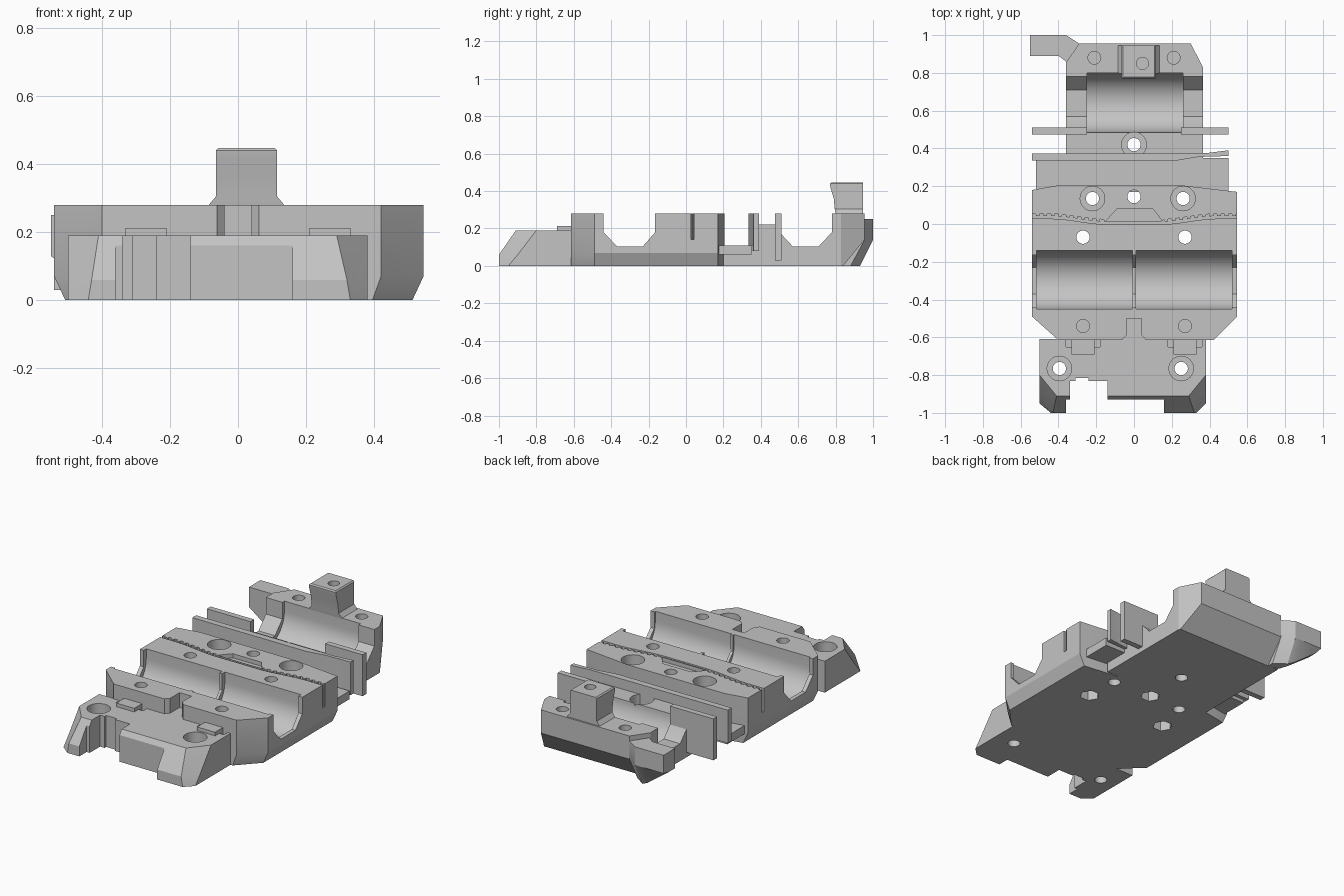
import bpy, bmesh, math

if "Cube" in bpy.data.objects:
    bpy.data.objects.remove(bpy.data.objects["Cube"], do_unlink=True)

grey = bpy.data.materials.new("matte grey")
grey.use_nodes = True
grey.diffuse_color = (0.55, 0.55, 0.55, 1)
grey.node_tree.nodes["Principled BSDF"].inputs["Base Color"].default_value = (0.55, 0.55, 0.55, 1)


def loft(name, rings):
    """Solid skinned through rings of 3D points, capped at both ends."""
    bm = bmesh.new()
    loops = [[bm.verts.new(p) for p in r] for r in rings]
    n = len(loops[0])
    for a, b in zip(loops, loops[1:]):
        for i in range(n):
            j = (i + 1) % n
            bm.faces.new((a[i], a[j], b[j], b[i]))
    bm.faces.new(loops[0])
    bm.faces.new(loops[-1])
    bmesh.ops.recalc_face_normals(bm, faces=bm.faces)
    me = bpy.data.meshes.new(name)
    bm.to_mesh(me)
    bm.free()
    me.materials.append(grey)
    ob = bpy.data.objects.new(name, me)
    bpy.context.collection.objects.link(ob)
    return ob


def prism_z(name, pts, z0, z1):
    return loft(name, [[(x, y, z) for x, y in pts] for z in (z0, z1)])


def prism_x(name, pts, x0, x1):
    return loft(name, [[(x, y, z) for y, z in pts] for x in (x0, x1)])


def box(name, x0, x1, y0, y1, z0, z1):
    return prism_z(name, [(x0, y0), (x1, y0), (x1, y1), (x0, y1)], z0, z1)


def circle(u, v, r, n=32):
    return [(u + r * math.cos(2 * math.pi * i / n), v + r * math.sin(2 * math.pi * i / n))
            for i in range(n)]


def bore(x, y, r, z0, z1, n=32):
    return prism_z("bore", circle(x, y, r, n), z0, z1)


def cut(ob, *cutters):
    """Subtract each cutter, then delete it."""
    for c in cutters:
        m = ob.modifiers.new("cut", 'BOOLEAN')
        m.operation = 'DIFFERENCE'
        m.solver = 'EXACT'
        m.object = c
        dg = bpy.context.evaluated_depsgraph_get()
        me = bpy.data.meshes.new_from_object(ob.evaluated_get(dg))
        ob.modifiers.clear()
        ob.data = me
        bpy.data.objects.remove(c, do_unlink=True)


def seat(y0, y1, x0, x1):
    """Rounded bearing pocket open at the top."""
    c, r = (y0 + y1) / 2, (y1 - y0) / 2
    arc = [(c - r * math.cos(t * math.pi / 24), 0.22 - r * math.sin(t * math.pi / 24))
           for t in range(25)]
    return prism_x("pocket", [(y0, 0.4)] + arc + [(y1, 0.4)], x0, x1)


# Front plate with sloped nose and two feet
def nose(z, y_side, x_left, y_front, x_right):
    return [(-0.5, -0.61, z), (-0.5, y_side, z), (x_left, y_front, z),
            (x_right, y_front, z), (0.38, y_side, z), (0.38, -0.61, z)]


plate = loft("front_plate", [nose(0, -0.95, -0.44, -1, 0.33),
                             nose(0.06, -0.9, -0.43, -1, 0.32),
                             nose(0.19, -0.8, -0.41, -0.91, 0.29)])
cut(plate,
    box("gap", -0.36, 0.16, -1.1, -0.93, -0.1, 0.3),
    box("notch", -0.34, -0.14, -1.1, -0.83, -0.1, 0.3),
    box("notch_step", -0.31, -0.24, -0.9, -0.815, -0.1, 0.3))
for x in (-0.395, 0.25):
    cut(plate, bore(x, -0.765, 0.035, -0.1, 0.3), bore(x, -0.765, 0.065, 0.13, 0.3))
for s in (-1, 1):
    for x in (0.195, 0.345):
        cut(plate, box("side_pocket", s * x - 0.016, s * x + 0.016, -0.65, -0.6, 0.12, 0.3))
    box("tie_ledge", s * 0.27 - 0.06, s * 0.27 + 0.06, -0.69, -0.612, 0.15, 0.212)

# Main body with chamfered lower sides
outline = [(-0.54, -0.49), (-0.4, -0.615), (0.42, -0.615), (0.545, -0.49),
           (0.545, 0.17), (0.25, 0.205), (-0.4, 0.205), (-0.54, 0.18)]
body = loft("main_body", [[(x * 0.94, y, 0) for x, y in outline]] +
            [[(x, y, z) for x, y in outline] for z in (0.07, 0.28)])
cut(body,
    prism_x("channel", [(-0.44, 0.4), (-0.44, 0.18), (-0.37, 0.105), (-0.23, 0.105),
                        (-0.165, 0.18), (-0.165, 0.4)], -0.7, 0.7),
    seat(-0.45, -0.14, -0.515, -0.007),
    seat(-0.45, -0.14, 0.01, 0.52),
    prism_z("front_slot", [(-0.09, -0.7), (-0.06, -0.61), (-0.04, -0.59), (-0.04, -0.5),
                           (0.04, -0.5), (0.04, -0.59), (0.06, -0.61), (0.09, -0.7)], 0.19, 0.4))


# Toothed belt groove
def groove_y(x):
    t = min(1, max(0, (abs(x) - 0.14) / 0.3))
    return 0.012 + 0.03 * t * t * (3 - 2 * t)


upper, lower = [], []
count = 56
for i in range(count):
    for k in (0, 1):
        x = -0.56 + 1.12 * (i + k) / count
        tooth = 0.012 if i % 2 and abs(x) > 0.15 else 0
        upper.append((x - 0.0005 * (1 - 2 * k) * -1, groove_y(x) + tooth))
    lower.append((x, groove_y(x) - 0.014))
cut(body,
    prism_z("groove", upper + lower[::-1], 0.14, 0.4),
    prism_z("belt_recess", [(-0.15, 0.015), (-0.09, 0.08), (0.1, 0.08), (0.15, 0.015)], 0.255, 0.4))

# Screw holes and nut traps in the body
for x in (-0.27, 0.27):
    cut(body, bore(x, -0.07, 0.035, -0.1, 0.4), bore(x, -0.07, 0.056, -0.1, 0.07, 6),
        bore(x, -0.54, 0.035, 0.1, 0.4))
for x in (-0.22, 0.26):
    cut(body, bore(x, 0.135, 0.035, -0.1, 0.4), bore(x, 0.135, 0.065, 0.18, 0.4))
cut(body, bore(0, 0.145, 0.035, -0.1, 0.4), bore(0, 0.145, 0.056, -0.1, 0.07, 6))

# Cable tray and its back wall
prism_z("tray_floor", [(-0.52, 0.17), (0.5, 0.17), (0.5, 0.35), (-0.52, 0.35)], 0.06, 0.11)
prism_z("tray_wall", [(-0.54, 0.335), (0.22, 0.335), (0.34, 0.355), (0.5, 0.36), (0.5, 0.39),
                      (0.38, 0.375), (-0.54, 0.372)], 0.08, 0.28)

# Rear carrier with one bearing seat
carrier = prism_x("rear_carrier", [
    (0.2, 0), (0.84, 0), (0.955, 0.14), (0.955, 0.28), (0.78, 0.28), (0.78, 0.18),
    (0.71, 0.105), (0.57, 0.105), (0.5, 0.18), (0.485, 0.22), (0.36, 0.22),
    (0.36, 0.11), (0.2, 0.11)], -0.36, 0.365)
cut(carrier,
    seat(0.485, 0.8, -0.25, 0.26),
    prism_z("right_corner", [(-0.36, 0.855), (-0.29, 0.956), (-0.3, 1.1), (-0.5, 1.1), (-0.5, 0.655)], -0.1, 0.4),
    prism_z("left_corner", [(0.365, 0.83), (0.3, 0.956), (0.3, 1.1), (0.5, 1.1), (0.5, 0.57)], -0.1, 0.4),
    bore(0, 0.42, 0.035, -0.1, 0.4),
    bore(0, 0.42, 0.066, 0.16, 0.4),
    bore(-0.21, 0.88, 0.034, 0.16, 0.4),
    bore(0.21, 0.88, 0.034, 0.16, 0.4))

# Upright fins beside the rear seat
for name, x0, x1 in (("right_fin", -0.54, -0.25), ("left_fin", 0.25, 0.5)):
    box(name, x0, x1, 0.475, 0.51, 0.03, 0.28)

# Side hook at the rear
hook = [(-0.55, 0.89, 0.95, 1, 0.13), (-0.4, 0.89, 0.94, 1, 0.02),
        (-0.36, 0.86, 0.93, 1, 0), (-0.29, 0.82, 0.88, 0.955, 0)]
loft("side_hook", [[(x, a, z), (x, b, z), (x, c, 0.14), (x, c, 0.25), (x, a, 0.25)]
                   for x, a, b, c, z in hook])

# Sensor post: flared foot, waist and wider head
post = [(0.275, -0.09, 0.14, 0.8), (0.305, -0.065, 0.115, 0.795), (0.36, -0.065, 0.115, 0.79),
        (0.42, -0.065, 0.115, 0.772), (0.44, -0.065, 0.115, 0.77), (0.447, -0.058, 0.108, 0.777)]
head = loft("sensor_post", [[(a, y, z), (b, y, z), (b, 0.945, z), (a, 0.945, z)]
                            for z, a, b, y in post])
cut(head, bore(0.045, 0.85, 0.032, 0.33, 0.6))

# Smooth the rounded walls, keep the rest crisp
bpy.ops.object.select_all(action='DESELECT')
for ob in bpy.context.collection.objects:
    if ob.type == 'MESH' and ob.data.materials and ob.data.materials[0] == grey:
        ob.select_set(True)
        bpy.context.view_layer.objects.active = ob
bpy.ops.object.shade_smooth_by_angle(angle=math.radians(25))
